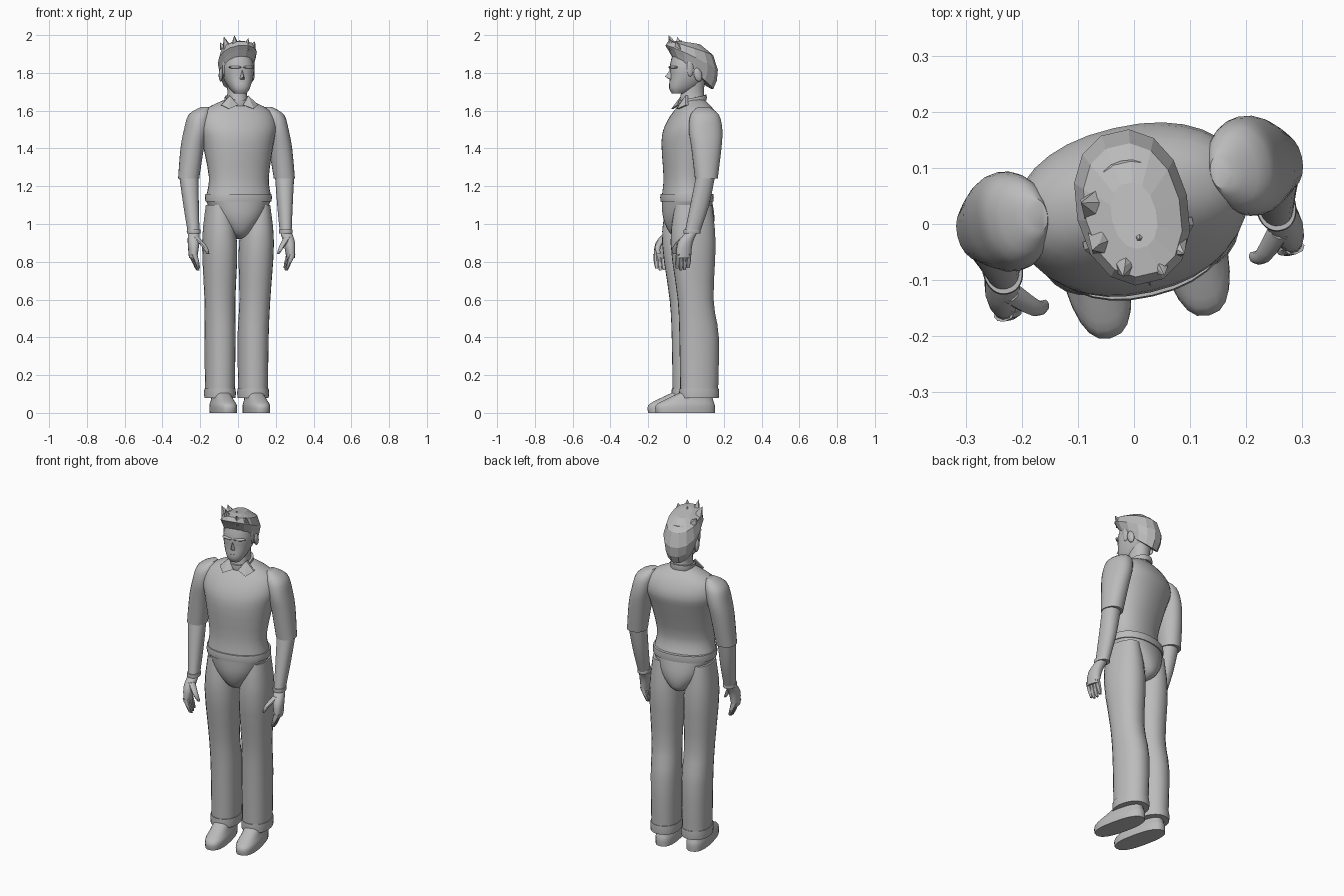
import bpy
import bmesh
import math
from mathutils import Matrix, Vector

default_cube = bpy.data.objects.get("Cube")
if default_cube:
    bpy.data.objects.remove(default_cube, do_unlink=True)

# One flat colour for the whole figure
grey = bpy.data.materials.new("plain_grey")
grey.use_nodes = True
grey.diffuse_color = (.5, .5, .5, 1)
shader = grey.node_tree.nodes["Principled BSDF"]
shader.inputs["Base Color"].default_value = grey.diffuse_color

# The figure stands turned slightly to its left
placement = Matrix.Translation((0, .015, 0)) @ Matrix.Rotation(math.radians(13), 4, 'Z')


def finish(name, bm, smooth=True):
    """Turn a bmesh into a placed, coloured object."""
    bmesh.ops.recalc_face_normals(bm, faces=bm.faces)
    bm.transform(placement)
    mesh = bpy.data.meshes.new(name)
    bm.to_mesh(mesh)
    bm.free()
    mesh.materials.append(grey)
    part = bpy.data.objects.new(name, mesh)
    bpy.context.collection.objects.link(part)
    if smooth:
        bpy.ops.object.select_all(action='DESELECT')
        part.select_set(True)
        bpy.context.view_layer.objects.active = part
        bpy.ops.object.shade_smooth_by_angle(angle=math.radians(40))


def spline(stations, steps):
    """Stations joined by a smooth curve with Catmull-Rom tangents."""
    points = [Vector(station) for station in stations]
    last = len(points) - 1
    for i in range(last):
        start, end = points[i], points[i + 1]
        leave = (end - points[max(i - 1, 0)]) / 2
        arrive = (points[min(i + 2, last)] - start) / 2
        for k in range(steps):
            t = k / steps
            ease = t * t * (3 - 2 * t)
            yield (start.lerp(end, ease) + leave * t * (1 - t) ** 2
                   - arrive * t * t * (1 - t))
    yield points[last]


def loft(name, stations, side=1, sides=24, steps=3, power=2.2, tilts=(0, 0), smooth=True):
    """Skin over rounded cross-sections given as (z, x, y, half width, half depth)."""
    bm = bmesh.new()
    sections = list(spline(stations, steps))
    rings = []
    for index, (z, x, y, width, depth) in enumerate(sections):
        along = index / (len(sections) - 1)
        tilt = tilts[0] + (tilts[1] - tilts[0]) * along
        ring = []
        for corner in range(sides):
            angle = math.tau * corner / sides
            across, back = [math.copysign(abs(v) ** (2 / power), v)
                            for v in (math.cos(angle), math.sin(angle))]
            ring.append(bm.verts.new((side * (x + width * across), y + depth * back,
                                      z + tilt * depth * back)))
        rings.append(ring)
    for lower, upper in zip(rings, rings[1:]):
        for i in range(sides):
            bm.faces.new((lower[i - 1], lower[i], upper[i], upper[i - 1]))
    bm.faces.new(rings[0])
    bm.faces.new(rings[-1])
    finish(name, bm, smooth)


def band(name, station, height, side=1, grow=.006, tilt=0):
    """Raised hem around the end of a loft."""
    z, x, y, width, depth = station
    loft(name, [(z + height * level, x, y, width + grow * bulge, depth + grow * bulge)
                for level, bulge in ((0, .7), (.5, 1), (1, .7))],
         side, sides=32, steps=1, tilts=(tilt, tilt))


def solid(name, points):
    """Faceted piece wrapped around its corner points."""
    bm = bmesh.new()
    corners = [bm.verts.new(point) for point in points]
    bmesh.ops.convex_hull(bm, input=corners)
    finish(name, bm, smooth=False)


def ellipsoid(name, centre, radii, turn=0, axis='X'):
    bm = bmesh.new()
    bmesh.ops.create_uvsphere(bm, u_segments=12, v_segments=8, radius=1)
    bm.transform(Matrix.Translation(centre) @ Matrix.Rotation(turn, 4, axis)
                 @ Matrix.Diagonal((*radii, 1)))
    finish(name, bm)


# Shirt and trouser seat, meeting at the waistband
waist = (1.12, 0, -.01, .17, .13)
hem = (1.16, 0, -.015, .17, .122)
loft("shirt", [hem, (1.25, 0, -.02, .16, .11), (1.43, 0, 0, .19, .14),
               (1.52, 0, .02, .21, .14), (1.6, 0, .03, .18, .1), (1.66, 0, .03, .06, .05)],
     sides=32)
loft("trouser_seat", [(.92, 0, .01, .01, .05), (.95, 0, .01, .06, .11),
                      (1.03, 0, 0, .13, .135), waist], sides=32)
band("waistband", waist, height=.04, grow=.008)

# Neck with a collar stand rising towards the back
neck = (1.64, 0, .02, .06, .07)
loft("neck", [neck, (1.7, 0, .02, .05, .06), (1.78, 0, .03, .06, .06)])
band("collar_stand", neck, height=.03, tilt=.2)

# Limb sections for one side; the other side is mirrored
leg = [(.08, .09, .035, .076, .1), (.4, .09, .035, .08, .105), (.6, .095, .015, .08, .095),
       (.9, .1, 0, .09, .12), (1.1, .11, 0, .06, .1)]
shoe = [(0, .09, -.04, .06, .16), (.04, .09, -.04, .06, .16), (.07, .09, -.02, .05, .13),
        (.12, .09, .03, .04, .07)]
sleeve = [(1.24, .26, .035, .055, .06), (1.4, .24, .04, .06, .08), (1.5, .22, .04, .06, .09),
          (1.58, .2, .04, .055, .075), (1.62, .17, .04, .02, .03)]
forearm = [(.95, .25, -.04, .03, .04), (1.1, .255, 0, .04, .05), (1.25, .26, .03, .05, .05)]
palm = [(.82, .265, -.09, .02, .04), (.9, .26, -.08, .03, .04), (.96, .25, -.04, .03, .03)]
thumb = [(.84, .19, -.12, .007, .01), (.88, .21, -.12, .015, .015), (.93, .25, -.08, .02, .02)]
collar_flap = [(.014, -.06, 1.63), (.05, -.03, 1.68), (.1, -.04, 1.63), (.066, -.08, 1.61)]

for label, side in (("left", 1), ("right", -1)):
    # Leg, turned-up cuff and shoe
    loft(f"{label}_trouser_leg", leg, side)
    band(f"{label}_trouser_cuff", leg[0], .05, side)
    loft(f"{label}_shoe", shoe, side, power=2.5)

    # Arm with short sleeve and cuff at the wrist
    loft(f"{label}_sleeve", sleeve, side)
    loft(f"{label}_forearm", forearm, side)
    band(f"{label}_wrist_cuff", forearm[0], .02, side)

    # Hand with four relaxed fingers and a forward thumb
    loft(f"{label}_palm", palm, side, sides=14)
    loft(f"{label}_thumb", thumb, side, sides=10)
    for finger in range(4):
        y = -.12 + finger * .02
        tip = .75 + abs(finger - 1.4) * .01
        loft(f"{label}_finger_{finger + 1}",
             [(tip, .24, y, .007, .007), (tip + .03, .25, y, .012, .012),
              (.84, .266, y, .018, .012)], side, sides=8)

    # Collar flap lying on the shirt
    solid(f"{label}_collar_flap", [(side * x, y + thickness, z)
                                   for x, y, z in collar_flap for thickness in (0, .014)])

    # Ear, brow and sideburn
    ellipsoid(f"{label}_ear", (side * .085, .03, 1.79), (.012, .022, .037), turn=.25)
    ellipsoid(f"{label}_brow", (side * .036, -.09, 1.83), (.034, .012, .008), side * .3, 'Z')
    ellipsoid(f"{label}_sideburn", (side * .077, -.01, 1.83), (.01, .02, .05))

# Head with chin, jaw and forehead
loft("head", [(1.69, 0, -.06, .03, .03), (1.72, 0, -.035, .053, .07), (1.78, 0, 0, .077, .1),
              (1.84, 0, .01, .082, .11), (1.92, 0, .01, .06, .09)], power=2.4)
solid("nose", [(0, -.09, 1.83), (0, -.13, 1.78)]
      + [(x, -.09, z) for x in (-.016, .016) for z in (1.77, 1.76)])
ellipsoid("mouth", (0, -.093, 1.742), (.024, .012, .006))

# Faceted hair cap, sloping down to the nape
loft("hair_cap", [(1.8, 0, .02, .08, .11), (1.84, 0, .02, .09, .13), (1.88, 0, .015, .1, .14),
                  (1.93, 0, .01, .085, .12), (1.96, 0, 0, .04, .06)],
     sides=14, steps=1, tilts=(-.8, -.15), smooth=False)

# Swept spikes leaning outward from the front of the hair
roots = [(-.03, -.07), (-.06, -.03), (.02, -.08), (0, -.03), (.05, -.06), (-.06, .03)]
for number, (x, y) in enumerate(roots):
    height = 2 - number * .008
    base = [(x + .033 * math.cos(angle), y + .033 * math.sin(angle), 1.92)
            for angle in (math.tau * corner / 5 for corner in range(5))]
    solid(f"hair_spike_{number + 1}",
          base + [(x * 1.45, y * 1.45, height), (x * 1.2, y * 1.2, height - .015)])
